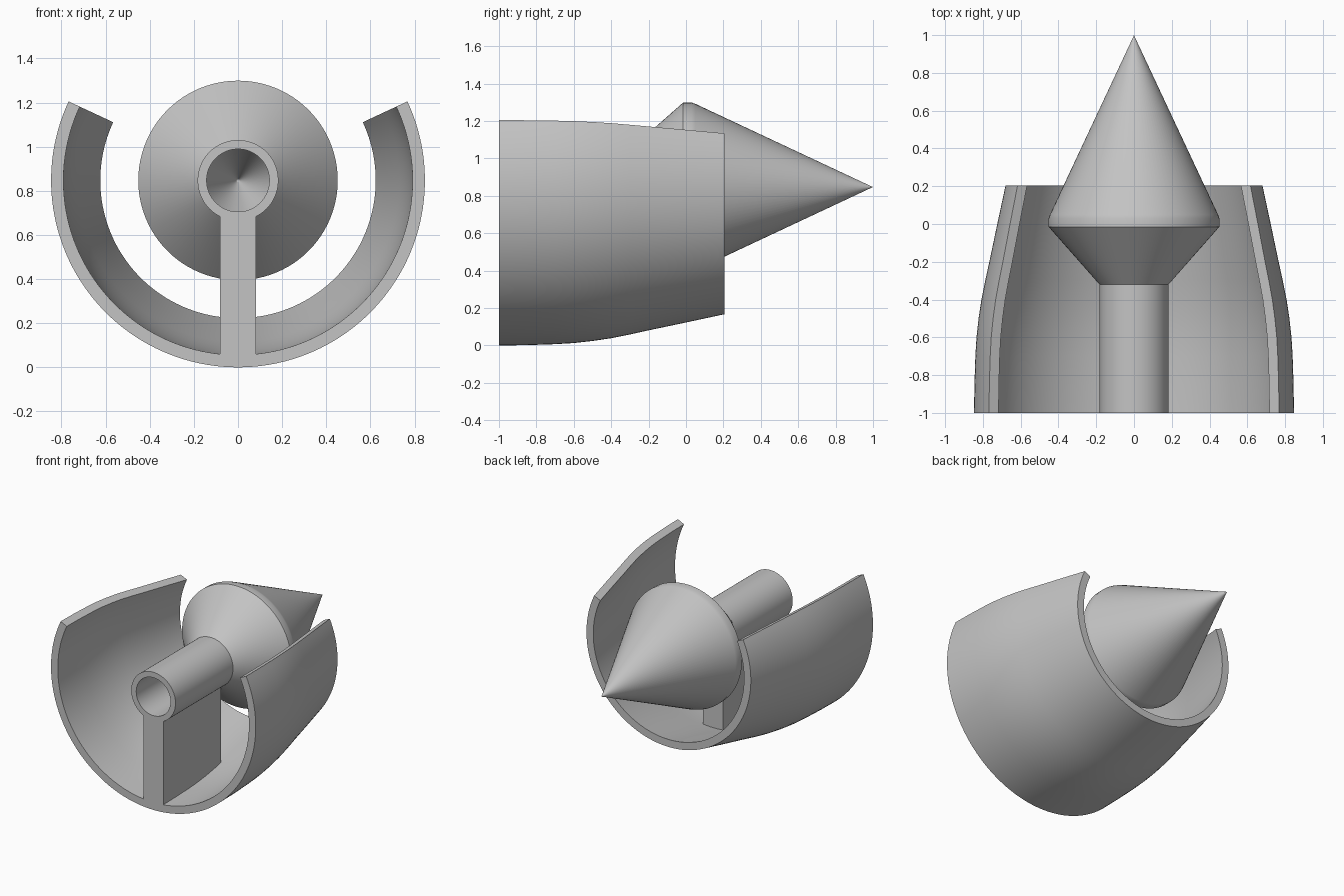
import bpy, bmesh, math

cube = bpy.data.objects.get("Cube")
if cube:
    bpy.data.objects.remove(cube, do_unlink=True)

AXIS_Z = 0.847      # height of the shared long axis
FRONT = -1.0
STRUT_END = -0.32

grey = bpy.data.materials.new("plain grey")
grey.use_nodes = True
colour = (0.55, 0.55, 0.55, 1)
grey.diffuse_color = colour
grey.node_tree.nodes["Principled BSDF"].inputs["Base Color"].default_value = colour


def finish(name, bm):
    """Turn a bmesh into a named, smooth-shaded object."""
    bmesh.ops.recalc_face_normals(bm, faces=bm.faces)
    mesh = bpy.data.meshes.new(name)
    bm.to_mesh(mesh)
    bm.free()
    mesh.materials.append(grey)
    obj = bpy.data.objects.new(name, mesh)
    bpy.context.collection.objects.link(obj)
    bpy.ops.object.select_all(action='DESELECT')
    obj.select_set(True)
    bpy.context.view_layer.objects.active = obj
    bpy.ops.object.shade_smooth_by_angle(angle=math.radians(30))
    return obj


def lathe(name, profile, start=0.0, sweep=360.0, steps=96):
    """Revolve a closed (y, radius) outline about the long axis."""
    bm = bmesh.new()
    full = sweep >= 360
    rings = []
    for i in range(steps if full else steps + 1):
        a = math.radians(start + sweep * i / steps)
        rings.append([bm.verts.new((r * math.cos(a), y, AXIS_Z + r * math.sin(a)))
                      for y, r in profile])
    n = len(profile)
    for i in range(steps):
        a, b = rings[i], rings[(i + 1) % len(rings)]
        for j in range(n):
            k = (j + 1) % n
            if profile[j][1] == 0 and profile[k][1] == 0:
                continue
            bm.faces.new((a[j], a[k], b[k], b[j]))
    if not full:
        bm.faces.new(rings[0])
        bm.faces.new(rings[-1])
    bmesh.ops.remove_doubles(bm, verts=bm.verts, dist=1e-5)
    return finish(name, bm)


# Outer cowl: tapered open shell, cut away at the top
cowl = [(FRONT, 0.847), (-0.85, 0.845), (-0.7, 0.84), (-0.6, 0.834), (-0.5, 0.823),
        (-0.4, 0.808), (-0.3, 0.788), (-0.2, 0.766), (0.0, 0.724), (0.205, 0.68)]
WALL = 0.056
inner = [(y, r - WALL) for y, r in reversed(cowl)]
lathe("cowl_shell", cowl + inner, start=-205, sweep=230)

# Central body: hollow tube flaring out into a pointed cone
outside = [(FRONT, 0.183), (STRUT_END, 0.183), (-0.015, 0.452), (0.03, 0.452),
           (0.05, 0.445), (0.98, 0.009), (1.0, 0.0)]
inside = [(0.9, 0.0), (0.88, 0.009), (0.01, 0.412), (STRUT_END, 0.142), (FRONT, 0.142)]
lathe("centre_body", outside + inside)

# Strut: flat plate joining the tube to the bottom of the cowl
HALF = 0.082
bottom = [(y, AXIS_Z - r + WALL / 2) for y, r in cowl if y < STRUT_END]
bottom.append((STRUT_END, AXIS_Z - 0.792 + WALL / 2))
top = AXIS_Z - 0.155
outline = bottom + [(STRUT_END, top), (FRONT, top)]
bm = bmesh.new()
plate = bm.faces.new([bm.verts.new((-HALF, y, z)) for y, z in outline])
swept = bmesh.ops.extrude_face_region(bm, geom=[plate], use_keep_orig=True)
moved = [g for g in swept["geom"] if isinstance(g, bmesh.types.BMVert)]
bmesh.ops.translate(bm, verts=moved, vec=(2 * HALF, 0, 0))
finish("support_strut", bm)
